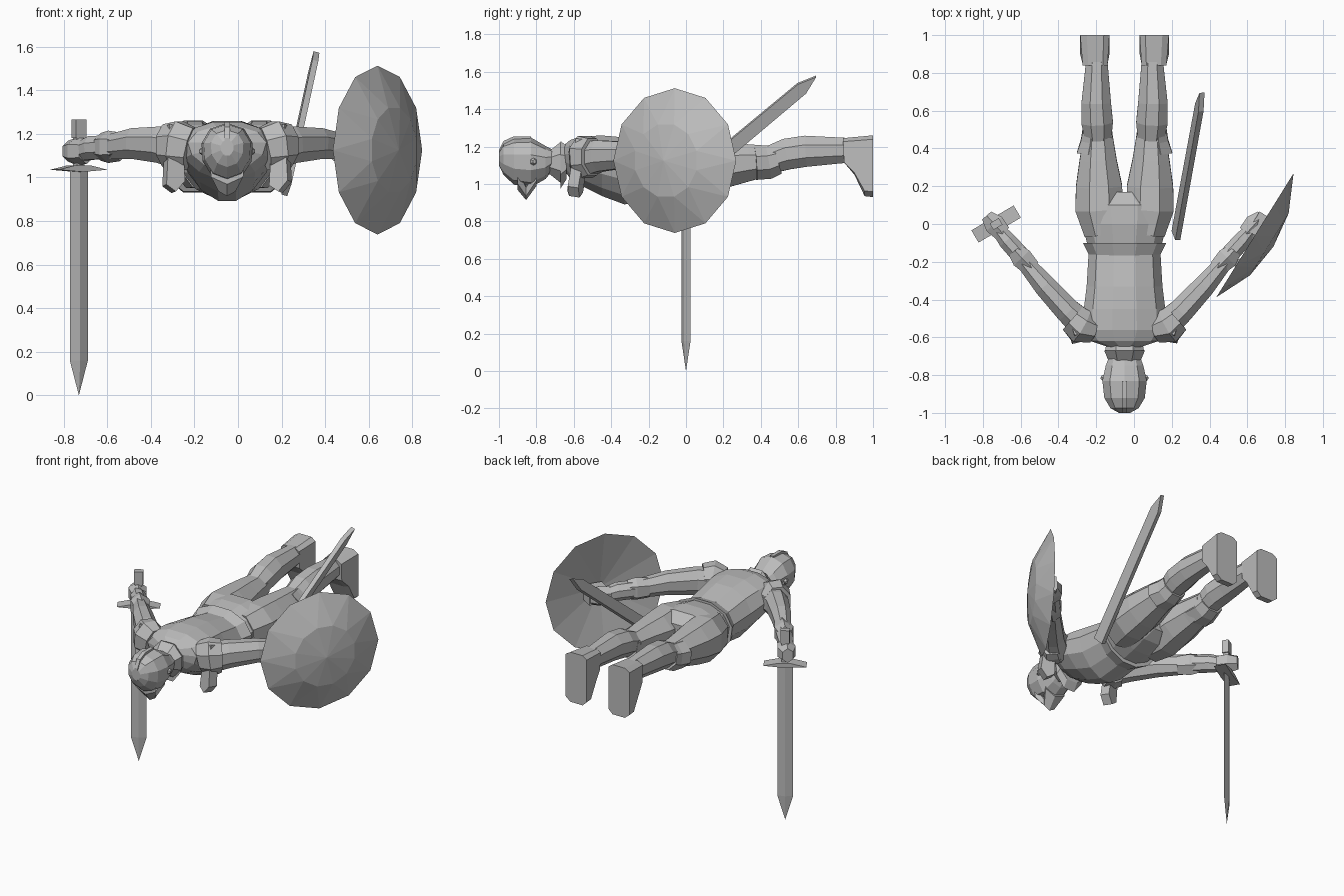
import bpy, bmesh
from math import sin, cos, pi
from mathutils import Vector, Matrix

cube = bpy.data.objects.get("Cube")
if cube:
    bpy.data.objects.remove(cube, do_unlink=True)

CX = -0.05  # body centre line
steel = bpy.data.materials.new("steel grey")
steel.use_nodes = True
GREY = (0.5, 0.5, 0.5, 1)
steel.diffuse_color = GREY
steel.node_tree.nodes["Principled BSDF"].inputs["Base Color"].default_value = GREY


def finish(name, bm):
    bmesh.ops.recalc_face_normals(bm, faces=bm.faces)
    me = bpy.data.meshes.new(name)
    bm.to_mesh(me)
    bm.free()
    me.materials.append(steel)
    ob = bpy.data.objects.new(name, me)
    bpy.context.collection.objects.link(ob)
    return ob


def skin(name, rings):
    """Bridge matching rings of points and cap both ends."""
    bm = bmesh.new()
    vs = [[bm.verts.new(p) for p in r] for r in rings]
    n = len(vs[0])
    for a, b in zip(vs, vs[1:]):
        for i in range(n):
            j = (i + 1) % n
            bm.faces.new((a[i], a[j], b[j], b[i]))
    bm.faces.new(vs[0])
    bm.faces.new(vs[-1])
    return finish(name, bm)


def trunk(name, sections, n=12, keel=0.0):
    """Sections along y: (y, half width, top z, bottom z)."""
    rings = []
    for y, w, top, bot in sections:
        ring = []
        for i in range(n):
            a = 2 * pi * (i + 0.5) / n
            c, s = cos(a), sin(a)
            mid, h = (top + bot) / 2, (top - bot) / 2
            x = w * c * (1 + 0.15 * s if s > 0 else 1 + keel * s)
            ring.append((CX + x, y, mid + h * s * 1.03))
        rings.append(ring)
    return skin(name, rings)


def limb(name, side, sections, n=8):
    """Sections along a path: (offset x, y, z, half width, half height)."""
    pts = [Vector((CX + side * s[0], s[1], s[2])) for s in sections]
    rings = []
    for k, s in enumerate(sections):
        t = (pts[min(k + 1, len(pts) - 1)] - pts[max(k - 1, 0)]).normalized()
        u = t.cross(Vector((0, 0, 1))).normalized()
        v = u.cross(t)
        angles = [2 * pi * (i + 0.5) / n for i in range(n)]
        rings.append([pts[k] + u * s[3] * cos(a) * 1.06 + v * s[4] * sin(a) * 1.06 for a in angles])
    return skin(name, rings)


def slab(name, outline, thick, matrix):
    """Flat outline in local xy, given thickness along local z."""
    ob = skin(name, [[(x, y, z) for x, y in outline] for z in (-thick / 2, thick / 2)])
    ob.data.transform(matrix)
    return ob


def frame(origin, xdir, ydir):
    x, y = Vector(xdir).normalized(), Vector(ydir).normalized()
    z = x.cross(y).normalized()
    x = y.cross(z)
    m = Matrix((x, y, z)).transposed().to_4x4()
    m.translation = origin
    return m


# Torso, waist flare and hips
trunk("breastplate", [(-0.65, 0.09, 1.21, 1.07), (-0.62, 0.18, 1.235, 1.03),
                      (-0.56, 0.22, 1.255, 0.99), (-0.45, 0.215, 1.26, 0.935),
                      (-0.33, 0.20, 1.25, 0.89), (-0.16, 0.19, 1.215, 0.91)], keel=0.25)
trunk("waist_flare", [(-0.17, 0.185, 1.215, 0.91), (-0.10, 0.22, 1.24, 0.90)], keel=0.1)
trunk("hips", [(-0.13, 0.19, 1.22, 0.92), (0.0, 0.225, 1.24, 0.94),
               (0.10, 0.235, 1.235, 0.97), (0.17, 0.12, 1.18, 1.02)], keel=0.1)

# Neck, collar and helmet
trunk("neck", [(-0.75, 0.075, 1.18, 1.05), (-0.63, 0.085, 1.2, 1.05)], n=8)
trunk("collar", [(-0.67, 0.105, 1.235, 0.97), (-0.64, 0.10, 1.21, 1.02)], n=8)
trunk("helmet", [(-1.0, 0.03, 1.17, 1.10), (-0.975, 0.075, 1.215, 1.05),
                 (-0.92, 0.108, 1.24, 1.00), (-0.83, 0.118, 1.245, 0.985),
                 (-0.75, 0.10, 1.20, 1.03), (-0.71, 0.085, 1.18, 1.08)], n=10)
trunk("helmet_rim", [(-0.73, 0.085, 1.18, 1.05), (-0.67, 0.11, 1.23, 1.0)], n=8)
yz = frame((CX, 0, 0), (0, 1, 0), (0, 0, 1))
slab("helmet_crest", [(-1.0, 1.1), (-1.0, 1.18), (-0.975, 1.23), (-0.92, 1.255),
                      (-0.83, 1.255), (-0.83, 1.1)], 0.025, yz)
trunk("visor", [(-0.90, 0.085, 1.1, 0.97), (-0.855, 0.045, 1.0, 0.915),
                (-0.80, 0.085, 1.1, 0.99)], n=6)

for side, label in ((1, "left"), (-1, "right")):
    # Visor hinge
    limb(label + "_hinge", side, [(0.11, -0.815, 1.12, 0.02, 0.02), (0.125, -0.81, 1.12, 0.01, 0.01)], 6)
    # Shoulder guard with a hanging flap
    limb(label + "_shoulder_guard", side, [(0.17, -0.56, 1.13, 0.07, 0.10), (0.23, -0.54, 1.145, 0.095, 0.115),
                                           (0.275, -0.50, 1.145, 0.08, 0.10)])
    m = frame((CX + side * 0.245, -0.575, 1.08), (1, -0.35 * side, 0), (0, 0.15, 1))
    slab(label + "_shoulder_flap", [(-0.03, 0.16), (0.03, 0.16), (0.045, -0.1),
                                    (0, -0.15), (-0.045, -0.12)], 0.06, m)
    # Arm, elbow guard and hand
    limb(label + "_upper_arm", side, [(0.20, -0.55, 1.13, 0.08, 0.095), (0.30, -0.46, 1.15, 0.068, 0.085),
                                      (0.42, -0.33, 1.155, 0.06, 0.072), (0.53, -0.20, 1.14, 0.045, 0.058)])
    limb(label + "_elbow_guard", side, [(0.49, -0.235, 1.14, 0.05, 0.062), (0.545, -0.18, 1.14, 0.062, 0.07),
                                        (0.58, -0.14, 1.14, 0.045, 0.06)], 6)
    slab(label + "_elbow_spike", [(0, 0), (0.07, 0.03), (0.03, -0.055)], 0.06,
         Matrix.Translation((CX + side * 0.57, -0.20, 1.13)))
    limb(label + "_forearm", side, [(0.53, -0.19, 1.14, 0.05, 0.055), (0.62, -0.09, 1.135, 0.048, 0.055),
                                    (0.67, -0.03, 1.12, 0.036, 0.045)])
    limb(label + "_hand", side, [(0.645, -0.05, 1.12, 0.05, 0.055), (0.69, 0.0, 1.12, 0.06, 0.06),
                                 (0.73, 0.045, 1.12, 0.035, 0.045)], 6)
    # Leg and knee guard
    limb(label + "_thigh", side, [(0.115, -0.05, 1.08, 0.10, 0.13), (0.135, 0.08, 1.09, 0.128, 0.142),
                                  (0.135, 0.20, 1.1, 0.125, 0.125), (0.14, 0.34, 1.115, 0.10, 0.10),
                                  (0.14, 0.46, 1.125, 0.08, 0.08)])
    limb(label + "_knee_guard", side, [(0.15, 0.37, 1.11, 0.105, 0.09), (0.145, 0.44, 1.115, 0.088, 0.09),
                                       (0.145, 0.49, 1.13, 0.08, 0.08)])
    limb(label + "_shin", side, [(0.14, 0.45, 1.13, 0.07, 0.075), (0.145, 0.54, 1.16, 0.085, 0.085),
                                 (0.15, 0.64, 1.175, 0.08, 0.085), (0.147, 0.86, 1.18, 0.058, 0.068)])
    # Foot, sole facing back
    foot = []
    for dx, grow in ((0.08, 0), (0.11, 1), (0.20, 1), (0.235, 0)):
        out = [(0.84, 1.245), (1.0, 1.26), (1.0, 0.93), (0.955, 0.935), (0.90, 1.05), (0.845, 1.115)]
        foot.append([(CX + side * (dx * 0.85 + 0.022 if y < 0.9 else dx), y,
                      z if grow else 1.12 + (z - 1.12) * 0.85) for y, z in out])
    skin(label + "_foot", foot)

# Sword in the right hand
along = (0.85, 0.5, 0)
sword = frame((-0.73, 0, 0), along, (0, 0, 1))
bm = bmesh.new()
tip = bm.verts.new((0, 0, 0))
rings = [[bm.verts.new(p) for p in ((-0.048, z, 0), (0, z, 0.012), (0.048, z, 0), (0, z, -0.012))]
         for z in (0.16, 1.04)]
for i in range(4):
    j = (i + 1) % 4
    bm.faces.new((rings[0][i], rings[0][j], rings[1][j], rings[1][i]))
    bm.faces.new((tip, rings[0][j], rings[0][i]))
finish("sword_blade", bm).data.transform(sword)
slab("sword_guard", [(-0.13, 1.035), (0, 1.025), (0.13, 1.035), (0.04, 1.055), (-0.04, 1.055)], 0.075, sword)
slab("sword_grip", [(-0.02, 1.04), (0.02, 1.04), (0.02, 1.2), (-0.02, 1.2)], 0.035, sword)
slab("sword_pommel", [(-0.028, 1.18), (0.028, 1.18), (0.028, 1.265), (-0.028, 1.265)], 0.04, sword)

# Scabbard at the left hip
start, end = Vector((0.222, -0.06, 0.945)), Vector((0.36, 0.695, 1.575))
size = (end - start).length
slab("scabbard", [(-0.038, 0), (0.038, 0), (0.034, size - 0.1), (0, size), (-0.034, size - 0.1)],
     0.028, frame(start, (0.25, -0.6, 0.7), end - start))

# Domed shield, hollow behind
bm = bmesh.new()
N, R = 12, 0.387
front = bm.verts.new((0, 0, 0.115))
back = bm.verts.new((0, 0, 0.075))
loops = [[bm.verts.new((r * cos(2 * pi * i / N + t), r * sin(2 * pi * i / N + t), z)) for i in range(N)]
         for r, z, t in ((0.2, 0.09, pi / N), (R, 0.0, 0))]
inner, rim = loops
for i in range(N):
    j = (i + 1) % N
    bm.faces.new((front, inner[i], inner[j]))
    bm.faces.new((inner[i], rim[j], inner[j]))
    bm.faces.new((inner[i], rim[i], rim[j]))
    bm.faces.new((back, rim[j], rim[i]))
face = frame((0.64, -0.06, 1.125), (0.53, 0.85, 0), (0, 0, 1))
finish("shield", bm).data.transform(face)
# Shield grip
slab("shield_strap", [(-0.06, -0.05), (0.06, -0.05), (0.06, 0.05), (-0.06, 0.05)], 0.09,
     face @ Matrix.Translation((0.06, 0, 0.0)))
